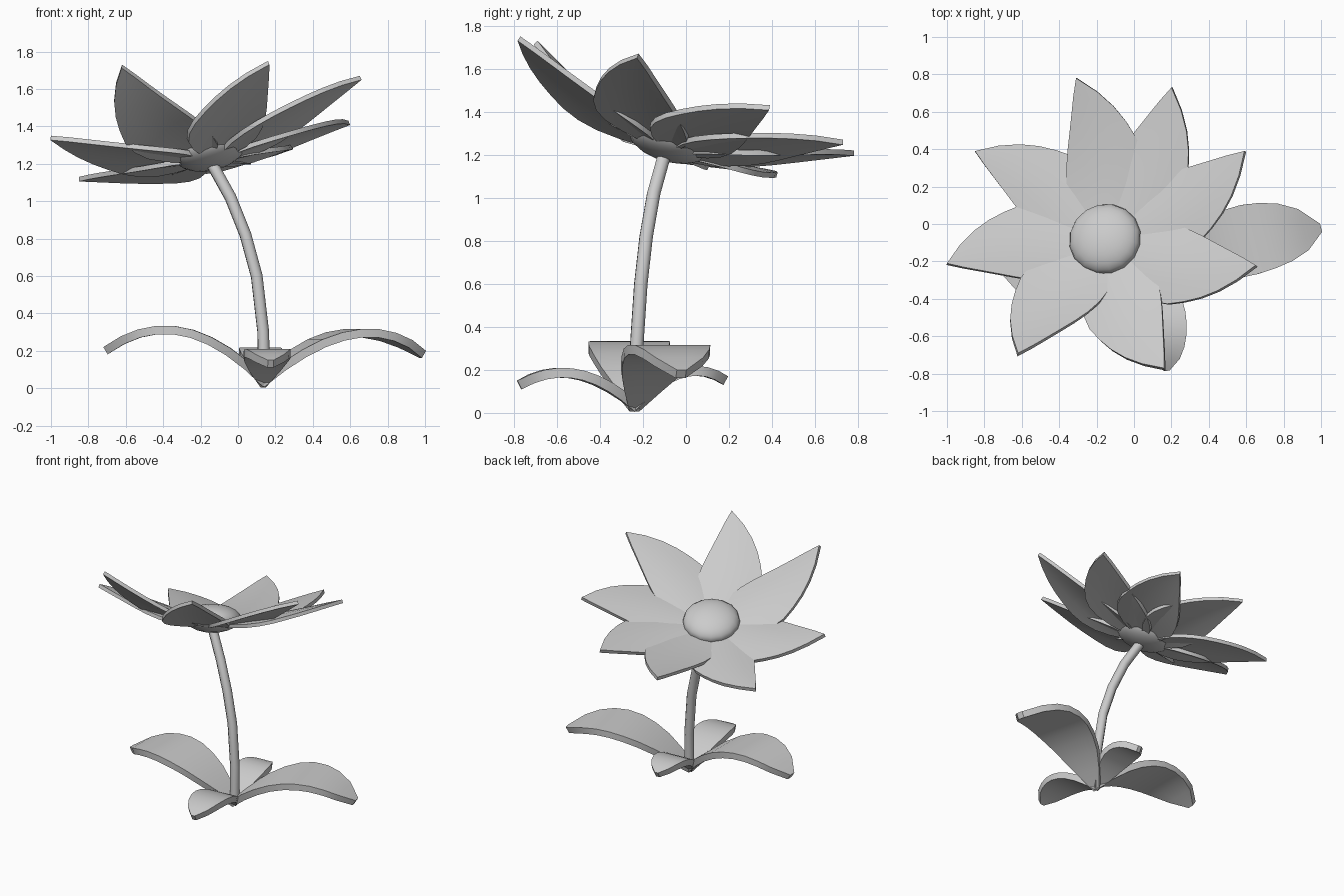
import bpy, bmesh, math
from mathutils import Vector

old = bpy.data.objects.get("Cube")
if old:
    bpy.data.objects.remove(old, do_unlink=True)

grey = bpy.data.materials.new("plain_grey")
grey.use_nodes = True
colour = (0.6, 0.6, 0.6, 1)
grey.diffuse_color = colour
grey.node_tree.nodes["Principled BSDF"].inputs["Base Color"].default_value = colour


def finish(obj, angle=40):
    """Bake modifiers or curves to a mesh, then colour and shade it."""
    bpy.ops.object.select_all(action='DESELECT')
    obj.select_set(True)
    bpy.context.view_layer.objects.active = obj
    bpy.ops.object.convert(target='MESH')
    obj = bpy.context.object
    obj.data.materials.clear()
    obj.data.materials.append(grey)
    bpy.ops.object.shade_smooth_by_angle(angle=math.radians(angle))


def bezier(a, b, c, t):
    return a * (1 - t) ** 2 + b * 2 * t * (1 - t) + c * t * t


def blade(name, a, b, c, side, up, widths, scale, cup, thick):
    """Curved leaf-shaped sheet along a bezier, thickened downwards."""
    bm = bmesh.new()
    across = (-1, -0.5, 0, 0.5, 1)
    rows = []
    for i, (left, right) in enumerate(widths):
        p = bezier(a, b, c, i / (len(widths) - 1))
        row = []
        for s in across:
            v = s * scale * (left if s > 0 else right)
            row.append(bm.verts.new(p + side * v + up * (cup * v * v)))
        rows.append(row)
    for r, q in zip(rows, rows[1:]):
        for k in range(len(across) - 1):
            bm.faces.new((r[k], q[k], q[k + 1], r[k + 1]))
    bmesh.ops.remove_doubles(bm, verts=bm.verts, dist=0.0005)
    bm.normal_update()
    if sum(f.normal.dot(up) for f in bm.faces) < 0:
        bmesh.ops.reverse_faces(bm, faces=bm.faces)
    mesh = bpy.data.meshes.new(name)
    bm.to_mesh(mesh)
    bm.free()
    obj = bpy.data.objects.new(name, mesh)
    bpy.context.collection.objects.link(obj)
    solid = obj.modifiers.new("thickness", 'SOLIDIFY')
    solid.thickness = thick
    solid.offset = -1
    finish(obj)


# Flower head frame
normal = Vector((-0.2, 0.3, 1)).normalized()
centre = Vector((-0.155, -0.08, 1.27))

# Flower centre: flattened ball tilted with the head
bpy.ops.mesh.primitive_uv_sphere_add(segments=16, ring_count=10, radius=0.195, location=centre)
disc = bpy.context.object
disc.name = "flower_centre"
disc.scale = (1, 1, 0.5)
disc.rotation_euler = normal.to_track_quat('Z', 'Y').to_euler()
finish(disc)

# Petals: arched across so each edge tucks under its neighbour
petal_right = (0.08, 0.16, 0.21, 0.23, 0.225, 0.2, 0.17, 0.13, 0.075, 0)
petal_left = (0.08, 0.16, 0.2, 0.21, 0.2, 0.175, 0.14, 0.1, 0.055, 0)
petal_widths = list(zip(petal_left, petal_right))
tips = ((-0.31, 0.78, 1.22), (0.2, 0.73, 1.27), (0.59, 0.39, 1.43), (0.65, -0.22, 1.67),
        (0.16, -0.77, 1.75), (-0.62, -0.69, 1.73), (-1.0, -0.21, 1.35), (-0.85, 0.39, 1.13))
for i, tip in enumerate(tips):
    reach = Vector(tip) - centre
    lift = reach.dot(normal)
    flat = reach - normal * lift
    side = normal.cross(flat).normalized()
    start = centre + flat * 0.08 - normal * 0.03
    middle = centre + flat * 0.55 - side * 0.11 + normal * (lift * 0.22 + 0.02)
    blade(f"petal_{i + 1}", start, middle, Vector(tip), side, normal, petal_widths, 1, -0.5, 0.025)

# Stem
curve = bpy.data.curves.new("stem", 'CURVE')
curve.dimensions = '3D'
curve.bevel_depth = 0.033
curve.bevel_resolution = 2
curve.use_fill_caps = True
path = ((0.14, -0.24, 0.04), (0.135, -0.23, 0.3), (0.1, -0.21, 0.6), (0.04, -0.185, 0.82),
        (-0.04, -0.15, 1.02), (-0.14, -0.1, 1.2))
spline = curve.splines.new('POLY')
spline.points.add(len(path) - 1)
for point, p in zip(spline.points, path):
    point.co = (*p, 1)
stem = bpy.data.objects.new("stem", curve)
bpy.context.collection.objects.link(stem)
finish(stem, 60)

# Arched ground leaves, crossing slightly at the root
leaf_widths = [(w, w) for w in (0.12, 0.46, 0.72, 0.88, 0.98, 1, 0.95, 0.83, 0.6, 0.12)]
root = Vector((0.135, -0.24, 0.04))
up = Vector((0, 0, 1))
for name, tip, arch, half, sway in (("left_leaf", (1.0, -0.02, 0.2), 0.5, 0.19, 0.07),
                                    ("right_leaf", (-0.72, -0.23, 0.22), 0.52, 0.19, -0.06),
                                    ("front_leaf", (0.175, -0.785, 0.15), 0.31, 0.125, 0),
                                    ("back_leaf", (0.11, 0.195, 0.17), 0.31, 0.115, 0)):
    tip = Vector(tip)
    run = tip - root
    run.z = 0
    start = root - run.normalized() * 0.03
    middle = root + run * 0.51
    middle.y += sway
    middle.z = arch
    blade(name, start, middle, tip, up.cross(run).normalized(), up, leaf_widths, half, 0, 0.045)
